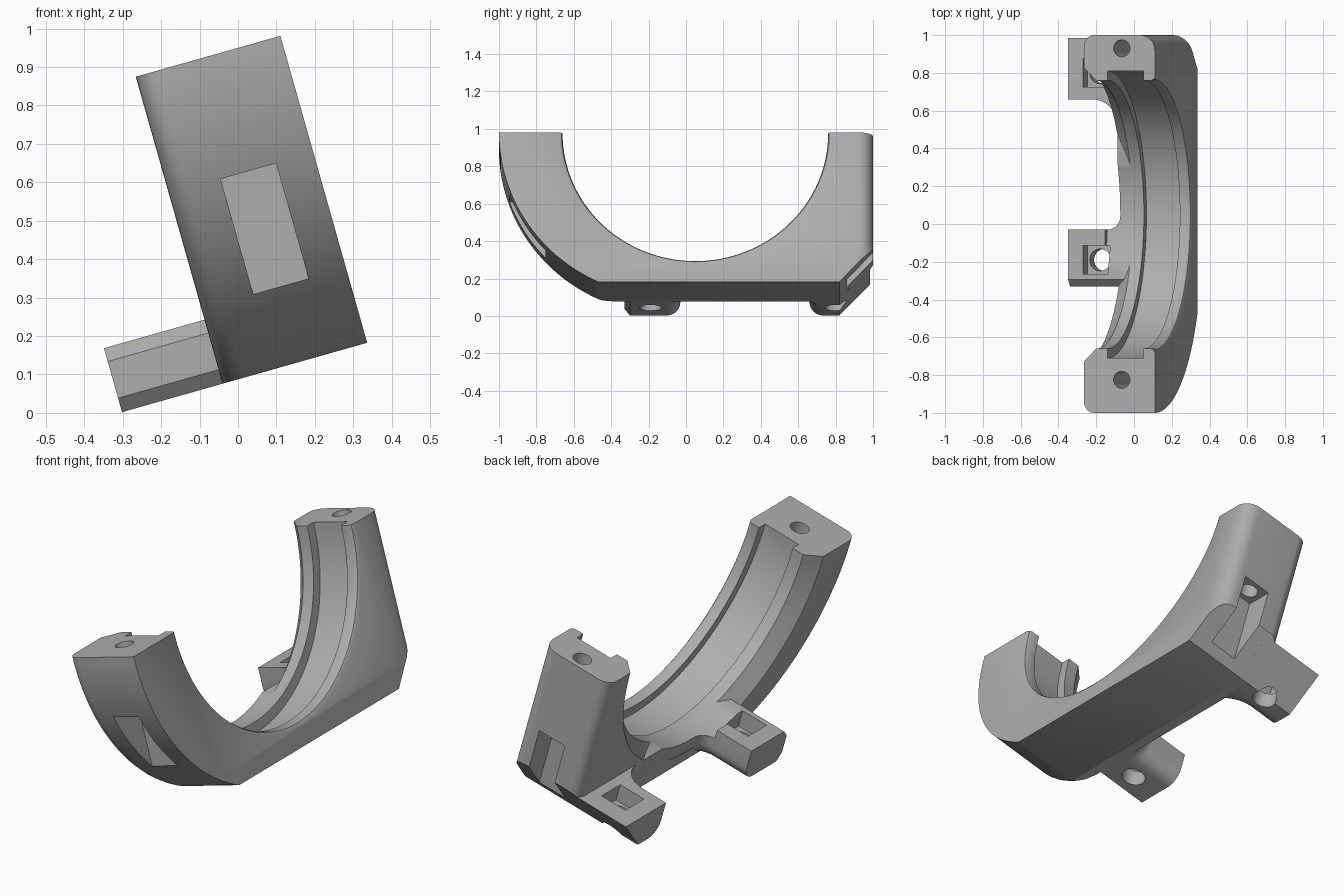
import bpy, bmesh, math
from mathutils import Matrix

if "Cube" in bpy.data.objects:
    bpy.data.objects.remove(bpy.data.objects["Cube"])

# Local frame: u = along the bore axis, y = across, w = up from the flat base.
TILT = math.radians(-15.8)
PLACE = Matrix.Translation((-0.04, 0, 0.076)) @ Matrix.Rotation(TILT, 4, 'Y')
T, H, BORE_Y, BORE_R = 0.391, 0.83, 0.05, 0.71

grey = bpy.data.materials.new("plain grey")
grey.diffuse_color = (0.42, 0.42, 0.42, 1)
grey.use_nodes = True
grey.node_tree.nodes["Principled BSDF"].inputs["Base Color"].default_value = grey.diffuse_color


def loft(name, sections):
    """Closed solid through a list of equal-length point loops."""
    bm = bmesh.new()
    rows = [[bm.verts.new(p) for p in s] for s in sections]
    n = len(rows[0])
    for a, b in zip(rows, rows[1:]):
        for i in range(n):
            j = (i + 1) % n
            bm.faces.new((a[i], a[j], b[j], b[i]))
    bm.faces.new(rows[0])
    bm.faces.new(rows[-1])
    bmesh.ops.recalc_face_normals(bm, faces=bm.faces)
    me = bpy.data.meshes.new(name)
    bm.to_mesh(me)
    bm.free()
    ob = bpy.data.objects.new(name, me)
    bpy.context.collection.objects.link(ob)
    return ob


def box(u0, u1, y0, y1, w0, w1):
    return loft("cutter", [[(u0, y0, w), (u1, y0, w), (u1, y1, w), (u0, y1, w)]
                           for w in (w0, w1)])


def ring(n):
    return [(math.cos(2 * math.pi * i / n), math.sin(2 * math.pi * i / n)) for i in range(n)]


def hole(u, y, r, w0, w1):
    return loft("cutter", [[(u + r * a, y + r * b, w) for a, b in ring(32)]
                           for w in (w0, w1)])


def turned(profile):
    """Solid of revolution about the bore axis from (u, radius) points."""
    return loft("cutter", [[(u, BORE_Y + r * a, H + r * b) for a, b in ring(128)]
                           for u, r in profile])


def cut(ob, cutters):
    for c in cutters:
        m = ob.modifiers.new("cut", 'BOOLEAN')
        m.operation, m.solver, m.object = 'DIFFERENCE', 'EXACT', c
    dg = bpy.context.evaluated_depsgraph_get()
    me = bpy.data.meshes.new_from_object(ob.evaluated_get(dg))
    ob.modifiers.clear()
    ob.data = me
    for c in cutters:
        bpy.data.objects.remove(c)


# Half-ring body: curved on one side, straight with a chamfered foot on the other
def body_section(u, off_l, off_r):
    cy, r = -0.085, 0.915 - off_l
    end = math.asin(H / r)
    pts = [(u, cy - r * math.cos(end * i / 40), H - r * math.sin(end * i / 40))
           for i in range(41)]
    pts += [(u, 0.82, 0), (u, 1 - off_r, 0.19 - off_r * 1.05), (u, 1 - off_r, H)]
    return pts


secs = []
for i in range(9):                      # rounded back edges
    t = math.pi / 2 * i / 8
    off = 0.06 * (1 - math.sin(t))
    secs.append(body_section(0.06 * (1 - math.cos(t)), off, off))
for i in range(9):                      # rounded front edge on the straight side
    t = math.pi / 2 * i / 8
    secs.append(body_section(T - 0.08 + 0.08 * math.sin(t), 0, 0.08 * (1 - math.cos(t))))
body = loft("half_ring_body", secs)

cut(body, [
    # grooved bore with chamfered back and eased front lip
    turned([(-0.01, 0.79), (0.068, 0.71), (0.13, 0.71), (0.13, 0.76), (0.328, 0.76),
            (0.328, 0.71), (0.372, 0.71), (0.384, 0.716), (T, 0.73), (T + 0.01, 0.75)]),
    # bolt head pockets and bolt holes of the two legs
    box(0.14, 0.29, -1.2, -0.75, 0.1, 0.514),
    box(0.14, 0.29, 0.86, 1.2, -0.1, 0.40),
    hole(0.209, -0.825, 0.045, 0.45, 0.9),
    hole(0.209, 0.93, 0.045, 0.35, 0.9),
])


# Mounting plate with two lugs joined by fillets
def plate_section(w):
    r = 0.075
    off = r - math.sqrt(r * r - (r - w) ** 2) if w < r else 0
    y0 = -0.33 + max(0, 0.038 - w) * 0.8 + max(0, w - 0.137)
    y1 = 0.82 + 0.95 * w
    back, front = -0.272, 0.068
    pts = [(back, y0), (front, y0), (front, y1), (back, y1), (back, 0.66 + off)]
    for cu, cy, rad, a0, a1 in ((-0.14, 0.52, 0.14, 90, 0), (-0.07, 0.04, 0.07, 0, -90)):
        for i in range(13):
            a = math.radians(a0 + (a1 - a0) * i / 12)
            pts.append((cu + (rad + off * 0.9) * math.cos(a), cy + (rad + off) * math.sin(a)))
    pts.append((back, -0.03 - off))
    return [(u, y, w) for u, y in pts]


levels = [0, 0.004, 0.011, 0.022, 0.038, 0.056, 0.075, 0.137, 0.173]
lugs = loft("mounting_lugs", [plate_section(w) for w in levels])
cutters = [turned([(-0.07, BORE_R), (0.2, BORE_R)])]
for y in (-0.19, 0.80):                 # square nut pocket and screw hole
    cutters.append(box(-0.19, -0.05, y - 0.075, y + 0.075, 0.085, 0.3))
    cutters.append(hole(-0.12, y, 0.058, -0.1, 0.12))
cut(lugs, cutters)

# Tilt into place, colour and shade
for ob in (body, lugs):
    ob.data.transform(PLACE)
    ob.data.materials.clear()
    ob.data.materials.append(grey)
    bpy.ops.object.select_all(action='DESELECT')
    bpy.context.view_layer.objects.active = ob
    ob.select_set(True)
    bpy.ops.object.shade_smooth_by_angle(angle=math.radians(28))
